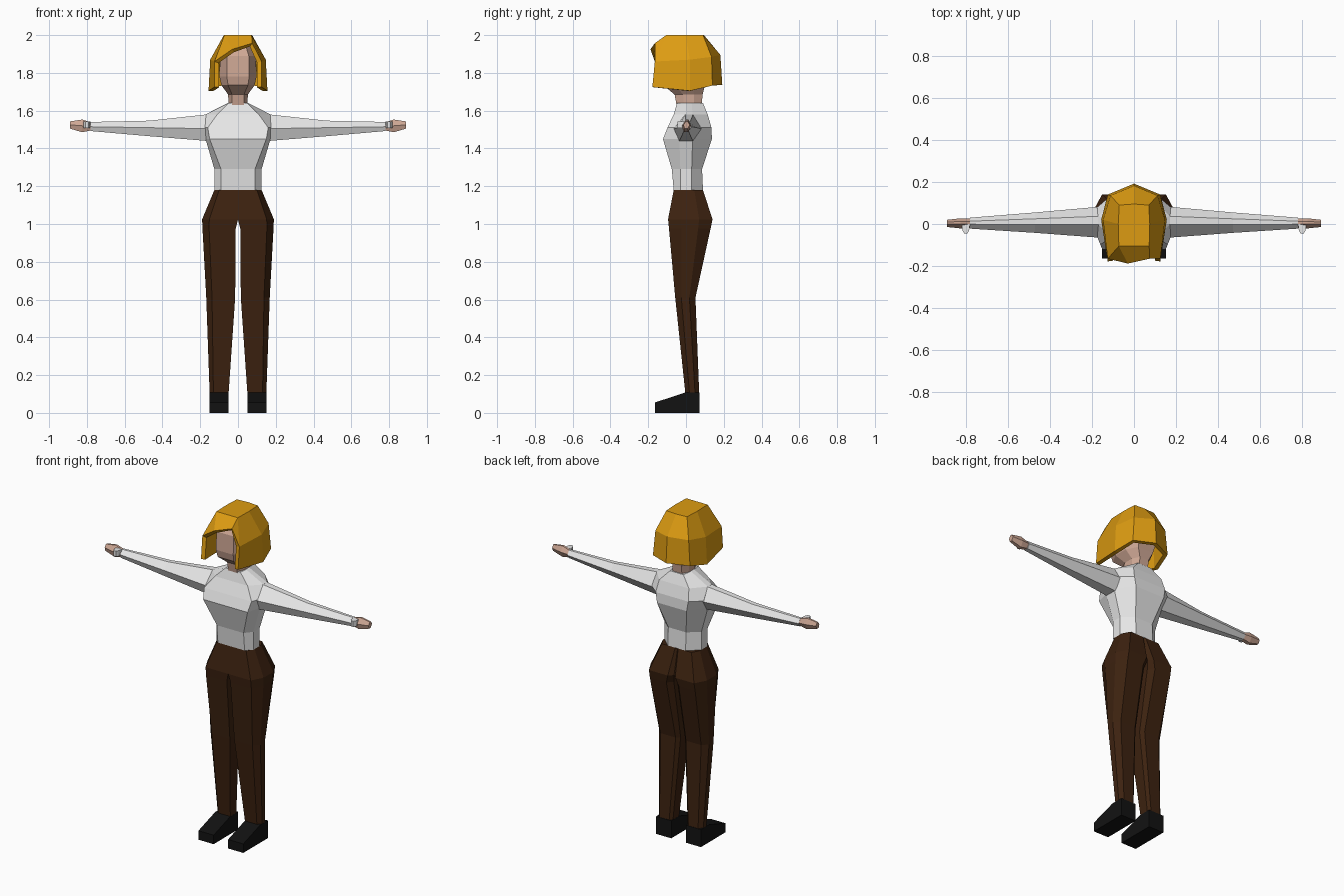
import bpy, bmesh, math

if "Cube" in bpy.data.objects:
    bpy.data.objects.remove(bpy.data.objects["Cube"], do_unlink=True)


def material(name, rgb):
    m = bpy.data.materials.new(name)
    m.use_nodes = True
    m.diffuse_color = (*rgb, 1)
    bsdf = m.node_tree.nodes["Principled BSDF"]
    bsdf.inputs["Base Color"].default_value = (*rgb, 1)
    bsdf.inputs["Roughness"].default_value = 0.9
    return m


SKIN = material("skin", (0.62, 0.39, 0.30))
WHITE = material("white_cloth", (0.80, 0.80, 0.80))
BROWN = material("brown_cloth", (0.046, 0.016, 0.005))
BLACK = material("black_leather", (0.006, 0.006, 0.006))
GOLD = material("golden_hair", (0.72, 0.33, 0.006))


def build(name, verts, faces, mat):
    bm = bmesh.new()
    vs = [bm.verts.new(v) for v in verts]
    for f in faces:
        bm.faces.new([vs[i] for i in f])
    bmesh.ops.recalc_face_normals(bm, faces=bm.faces[:])
    me = bpy.data.meshes.new(name)
    bm.to_mesh(me)
    bm.free()
    me.materials.append(mat)
    ob = bpy.data.objects.new(name, me)
    bpy.context.collection.objects.link(ob)
    return ob


def loft(name, rings, mat):
    """Skin a list of equal closed rings and cap both ends."""
    n = len(rings[0])
    verts = [p for r in rings for p in r]
    faces = [(k * n + i, k * n + (i + 1) % n, (k + 1) * n + (i + 1) % n, (k + 1) * n + i)
             for k in range(len(rings) - 1) for i in range(n)]
    faces += [tuple(range(n)), tuple(range(len(verts) - n, len(verts)))]
    return build(name, verts, faces, mat)


def mirrored(rings, s):
    return [[(s * x, y, z) for x, y, z in r] for r in rings]


# Torso: z, front half width, front y, side half width, side front y, side back y, back half width, back y
def torso_ring(z, fx, fy, sx, sf, sb, bx, by):
    half = [(fx, fy, z), (sx, sf, z), (sx, sb, z), (bx, by, z)]
    return half + [(-x, y, z) for x, y, z in reversed(half)]


loft("shirt_body", [torso_ring(*r) for r in (
    (1.18, .09, -.065, .125, -.03, .03, .06, .09),
    (1.29, .09, -.075, .125, -.03, .03, .06, .085),
    (1.45, .15, -.122, .172, -.035, .035, .10, .137),
    (1.51, .16, -.098, .175, -.06, .08, .11, .135),
    (1.58, .11, -.065, .172, .0, .035, .10, .115),
    (1.64, .05, -.048, .055, .0, .03, .045, .09))], WHITE)


# Head and neck
def head_ring(z, w, yf, yb):
    c, d = w * .6, (yb - yf) * .3
    half = [(c, yf, z), (w, yf + d, z), (w, yb - d, z), (c, yb, z)]
    return half + [(-x, y, z) for x, y, z in reversed(half)]


loft("head", [head_ring(*r) for r in (
    (1.60, .05, -.045, .08), (1.685, .052, -.06, .088), (1.735, .088, -.12, .10),
    (1.78, .098, -.13, .115), (1.89, .095, -.125, .12), (1.96, .06, -.08, .08))], SKIN)


# Arm sections: x, top z, middle z, bottom z, front y, back y
def arm_ring(x, zt, zm, zb, yf, yb):
    return [(x, yf * .05, zt), (x, yf, zm), (x, yf * .55, zb),
            (x, yb * .45, zb), (x, yb, zm), (x, yb * .45, zt)]


def leg_ring(z, xi, xo, yf, yb, inner_cut):
    cx, cy = (xo - xi) * .2, (yb - yf) * .3
    return [(xi, yf, z), (xo - cx, yf, z), (xo, yf + cy, z), (xo, yb - cy, z),
            (xo - cx, yb, z), (xi + inner_cut, yb, z), (xi, yb - inner_cut, z)]


SLEEVE = [arm_ring(*r) for r in (
    (.165, 1.58, 1.505, 1.44, -.065, .082), (.47, 1.547, 1.51, 1.465, -.042, .055),
    (.78, 1.54, 1.515, 1.492, -.022, .03))]
HAND = [arm_ring(*r) for r in (
    (.77, 1.535, 1.517, 1.497, -.019, .026), (.825, 1.553, 1.52, 1.486, -.021, .027),
    (.89, 1.543, 1.525, 1.505, -.014, .02))]
THUMB = [[(x, y, z) for x, z in ((.78 + d, 1.508), (.82 - d, 1.508), (.82 - d, 1.542), (.78 + d, 1.542))]
         for y, d in ((0, 0), (-.03, .004), (-.044, .012))]
LEG = [leg_ring(*r) for r in (
    (.10, .05, .15, -.003, .07, .015), (.61, .015, .168, -.057, .05, .02),
    (.975, .012, .188, -.09, .13, .03), (1.025, .0, .19, -.095, .14, .025),
    (1.18, .0, .125, -.065, .09, .01))]
SHOE_PROFILE = [(-.165, 0), (.072, 0), (.072, .107), (-.006, .107), (-.165, .055)]
SHOE = [[(x, y, z) for y, z in SHOE_PROFILE] for x in (.049, .151)]

# Limbs on both sides
for side, s in (("left", 1), ("right", -1)):
    for part, rings, mat in (("sleeve", SLEEVE, WHITE), ("hand", HAND, SKIN), ("thumb", THUMB, WHITE),
                             ("trouser_leg", LEG, BROWN), ("shoe", SHOE, BLACK)):
        loft(f"{side}_{part}", mirrored(rings, s), mat)


# Hair: open shell running round the head from lock to lock
def hair_row(half):
    return half + [(-x, y, z) for x, y, z in reversed(half[:-1])]


top = hair_row([(.072, -.105, 2.0), (.075, 0, 2.0), (.07, .09, 2.0), (0, .095, 2.0)])
mid = hair_row([(.125, -.165, 1.86), (.147, .02, 1.87), (.112, .135, 1.885), (0, .182, 1.895)])
low = hair_row([(.125, -.178, 1.725), (.156, .02, 1.705), (.125, .14, 1.733), (0, .192, 1.737)])
fringe = [(.075, -.165, 1.957), (-.03, -.188, 1.925)]
faces = [(r + i, r + i + 1, r + i + 8, r + i + 7) for r in (0, 7) for i in range(6)]
faces += [tuple(range(7)), (0, 6, 22, 21), (0, 21, 7), (6, 22, 13)]
hair = build("hair", top + mid + low + fringe, faces, GOLD)
shell = hair.modifiers.new("thickness", "SOLIDIFY")
shell.thickness = 0.025
shell.offset = -1
